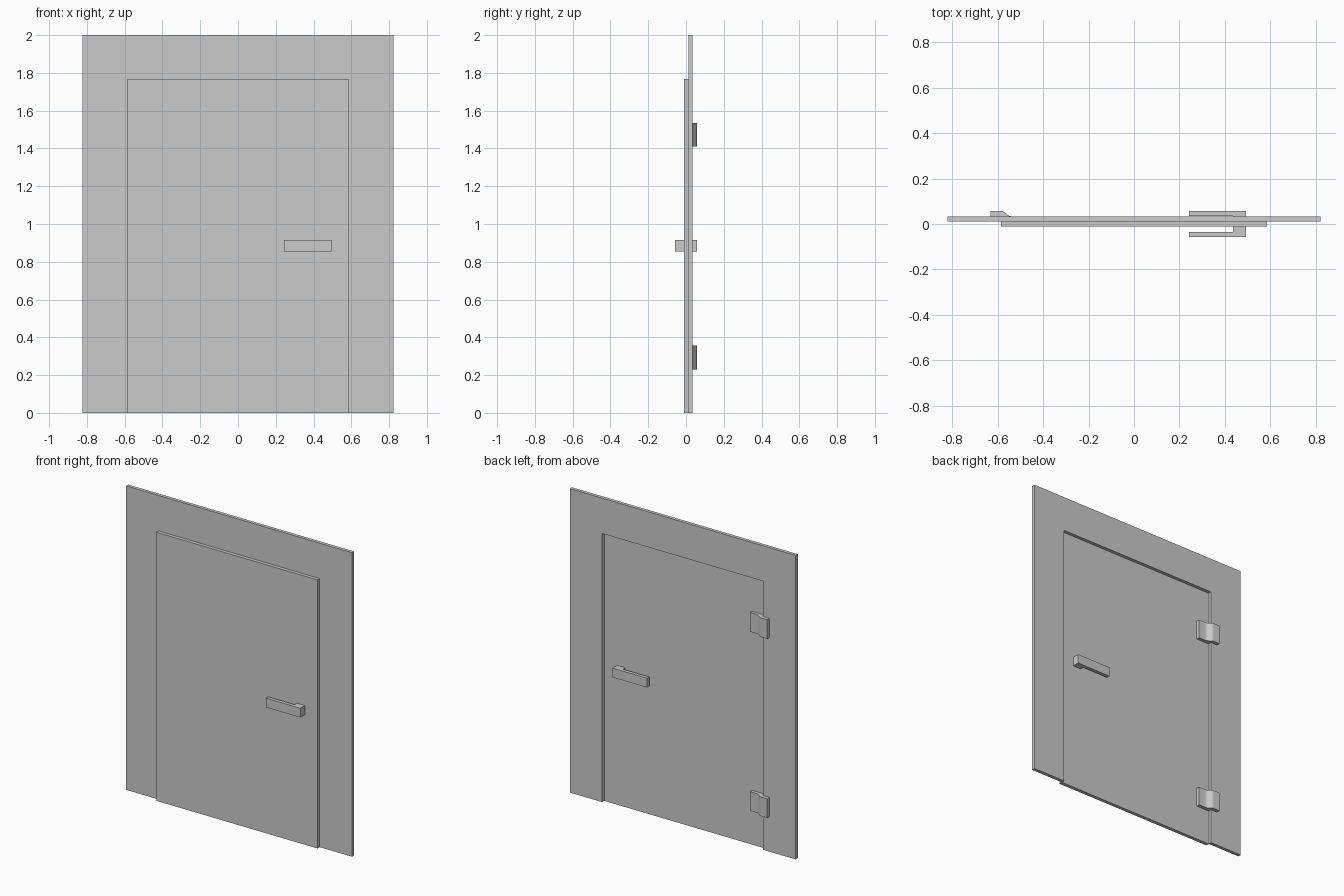
import bpy
import bmesh
import math

cube = bpy.data.objects.get("Cube")
if cube:
    bpy.data.objects.remove(cube, do_unlink=True)

grey = bpy.data.materials.new("plain grey")
grey.use_nodes = True
colour = (0.6, 0.6, 0.6, 1)
grey.diffuse_color = colour
grey.node_tree.nodes["Principled BSDF"].inputs["Base Color"].default_value = colour


def extrude_profile(name, points, to_3d, depth, smooth=False):
    """Extrude a flat outline along the depth vector."""
    bm = bmesh.new()
    face = bm.faces.new([bm.verts.new(to_3d(*p)) for p in points])
    result = bmesh.ops.extrude_face_region(bm, geom=[face], use_keep_orig=True)
    moved = [g for g in result["geom"] if isinstance(g, bmesh.types.BMVert)]
    bmesh.ops.translate(bm, verts=moved, vec=depth)
    bmesh.ops.recalc_face_normals(bm, faces=bm.faces)
    mesh = bpy.data.meshes.new(name)
    bm.to_mesh(mesh)
    bm.free()
    mesh.materials.append(grey)
    obj = bpy.data.objects.new(name, mesh)
    bpy.context.collection.objects.link(obj)
    if smooth:
        bpy.ops.object.select_all(action="DESELECT")
        obj.select_set(True)
        bpy.context.view_layer.objects.active = obj
        bpy.ops.object.shade_smooth_by_angle(angle=math.radians(35))
    return obj


WALL_X, WALL_TOP = 0.822, 2.0
DOOR_X, DOOR_TOP = 0.586, 1.767
DOOR_FRONT, DOOR_BACK, WALL_BACK = -0.011, 0.012, 0.034
OUTER = 0.058

# Wall surround with a doorway open at the floor
surround = [(-WALL_X, 0), (-WALL_X, WALL_TOP), (WALL_X, WALL_TOP), (WALL_X, 0),
            (DOOR_X, 0), (DOOR_X, DOOR_TOP), (-DOOR_X, DOOR_TOP), (-DOOR_X, 0)]
extrude_profile("wall_surround", surround, lambda x, z: (x, DOOR_BACK, z),
                (0, WALL_BACK - DOOR_BACK, 0))

# Door leaf, standing proud of the surround at the front
leaf = [(-DOOR_X, 0), (DOOR_X, 0), (DOOR_X, DOOR_TOP), (-DOOR_X, DOOR_TOP)]
extrude_profile("door_leaf", leaf, lambda x, z: (x, DOOR_FRONT, z),
                (0, DOOR_BACK - DOOR_FRONT, 0))

# L-shaped lever handles on both sides
for name, side, face in (("front_handle", -1, DOOR_FRONT), ("back_handle", 1, DOOR_BACK)):
    inner, outer = side * 0.035, side * OUTER
    lever = [(0.494, face), (0.494, outer), (0.243, outer),
             (0.243, inner), (0.436, inner), (0.436, face)]
    extrude_profile(name, lever, lambda x, y: (x, y, 0.855), (0, 0, 0.061))

# Stepped hinges joining the surround to the recessed leaf
STEPS = 8
bend = []
for i in range(STEPS + 1):
    t = i / STEPS
    ease = t * t * (3 - 2 * t)
    bend.append((-DOOR_X + 0.045 * t, OUTER + (WALL_BACK - OUTER) * ease))
hinge = [(-DOOR_X, DOOR_BACK), (-DOOR_X, WALL_BACK), (-0.632, WALL_BACK),
         (-0.632, OUTER)] + bend + [(-0.49, WALL_BACK), (-0.49, DOOR_BACK)]
for name, z in (("lower_hinge", 0.231), ("upper_hinge", 1.409)):
    extrude_profile(name, hinge, lambda x, y: (x, y, z), (0, 0, 0.126), smooth=True)
